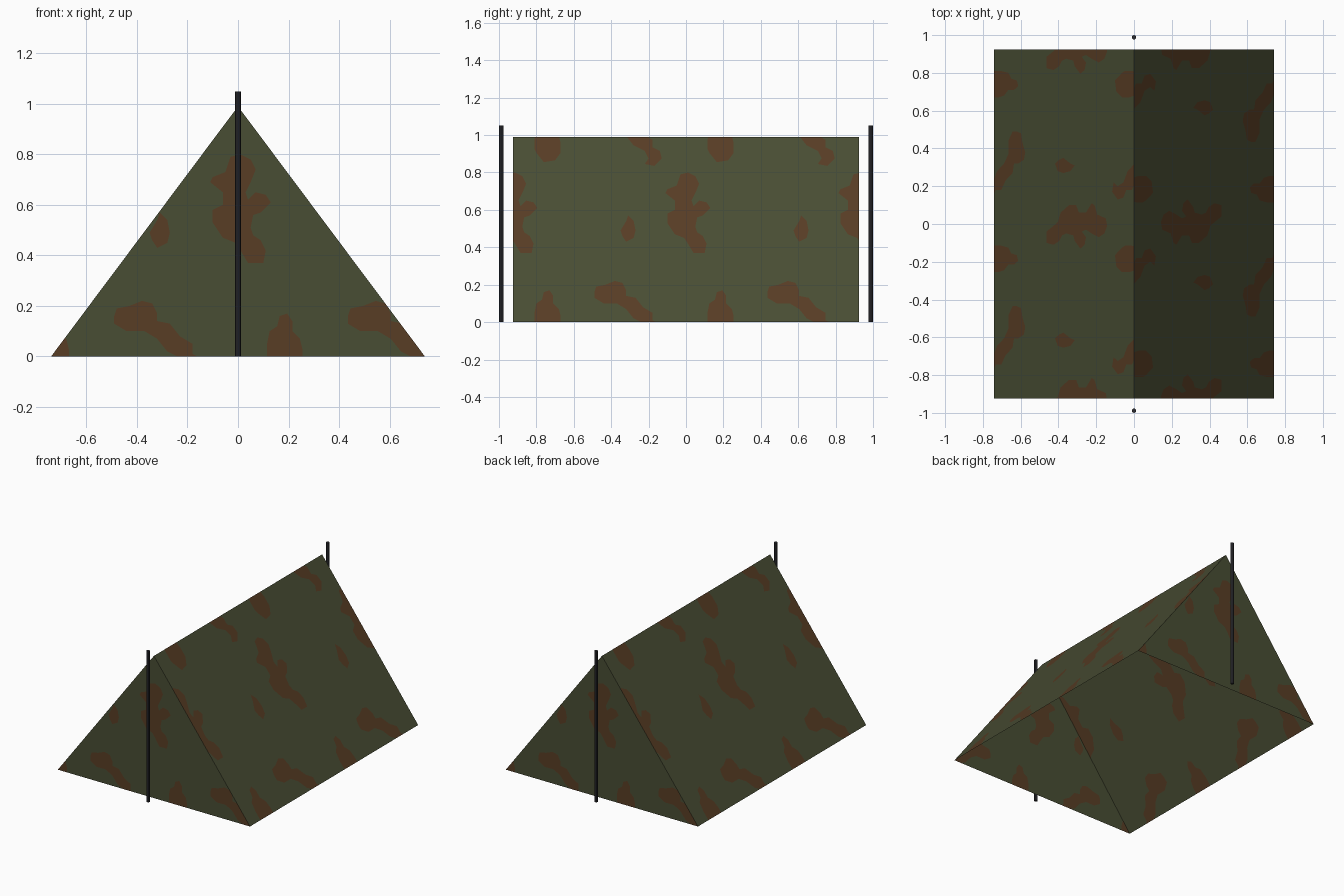
import bpy
import bmesh
from mathutils import Vector
from mathutils.geometry import delaunay_2d_cdt

HALF_WIDTH, HALF_LENGTH, RIDGE = 0.74, 0.925, 0.99
TILE = 0.925            # repeat distance of the camouflage pattern
POLE_HEIGHT, POLE_RADIUS = 1.05, 0.012

# Camouflage patch outlines, in hundredths of a unit (along panel, height)
LARGE_PATCH = [(1, 80), (-3, 79), (-5, 73), (-10, 71), (-11, 69), (-6, 65), (-6, 60),
               (-10, 58), (-10, 53), (-6, 47), (-1, 45), (1, 42), (4, 37), (10, 37),
               (11, 42), (9, 46), (6, 48), (5, 51), (6, 56), (9, 57), (13, 61),
               (11, 64), (7, 65), (4, 62), (3, 65), (5, 69), (7, 74), (5, 78)]
TAILED_PATCH = [(-49, 16), (-49, 13), (-44, 10), (-37, 10), (-32, 7), (-28, 2), (-22, -1),
                (-20, -5), (-22, -8), (-17, -9), (-13, -5), (-14, -1), (-18, 1), (-18, 5),
                (-23, 8), (-27, 13), (-32, 14), (-32, 17), (-34, 21), (-38, 22),
                (-43, 20), (-48, 19)]
ROUND_PATCH = [(-81, 0), (-80, -2), (-76, -7), (-70, -6), (-67, -2), (-67, 3), (-68, 7),
               (-71, 10), (-71, 14), (-73, 17), (-76, 16), (-77, 12), (-80, 10), (-81, 5)]
SMALL_PATCH = [(-35, 49), (-34, 46), (-32, 43), (-28, 45), (-27, 49), (-28, 54),
               (-31, 57), (-32, 54)]
PATCHES = (LARGE_PATCH, TAILED_PATCH, ROUND_PATCH, SMALL_PATCH)


def make_material(name, color):
    mat = bpy.data.materials.new(name)
    mat.use_nodes = True
    mat.diffuse_color = color
    mat.node_tree.nodes["Principled BSDF"].inputs["Base Color"].default_value = color
    return mat


def add_object(name, bm, materials):
    mesh = bpy.data.meshes.new(name)
    bm.to_mesh(mesh)
    bm.free()
    for mat in materials:
        mesh.materials.append(mat)
    obj = bpy.data.objects.new(name, mesh)
    bpy.context.collection.objects.link(obj)
    return obj


def make_panel(name, outline, place, materials):
    """Cut the repeated patches into a flat panel, then place it in space."""
    points = [Vector(p) for p in outline]
    loops = [list(range(len(points)))]
    for column in (-1, 0, 1):
        for row in (0, 1):
            for patch in PATCHES:
                start = len(points)
                points += [Vector((u / 100 + column * TILE, v / 100 + row * TILE))
                           for u, v in patch]
                loops.append(list(range(start, len(points))))
    verts, _, faces, _, _, sources = delaunay_2d_cdt(points, [], loops, 0, 1e-5)

    bm = bmesh.new()
    corners = [bm.verts.new(place(p.x, p.y)) for p in verts]
    for face, source in zip(faces, sources):
        if 0 in source:     # inside the panel outline
            tri = bm.faces.new([corners[i] for i in face])
            tri.material_index = 1 if len(source) > 1 else 0
    loose = [v for v in bm.verts if not v.link_faces]
    bmesh.ops.delete(bm, geom=loose, context='VERTS')
    return add_object(name, bm, materials)


def make_pole(name, y, mat):
    bm = bmesh.new()
    bmesh.ops.create_cone(bm, cap_ends=True, segments=8, radius1=POLE_RADIUS,
                          radius2=POLE_RADIUS, depth=POLE_HEIGHT)
    bmesh.ops.translate(bm, verts=bm.verts, vec=(0, y, POLE_HEIGHT / 2))
    return add_object(name, bm, [mat])


def slope_x(z):
    return HALF_WIDTH * (1 - z / RIDGE)


cube = bpy.data.objects.get("Cube")
if cube:
    bpy.data.objects.remove(cube, do_unlink=True)

green = make_material("olive_canvas", (0.066, 0.075, 0.034, 1))
brown = make_material("brown_camouflage", (0.098, 0.047, 0.018, 1))
dark = make_material("dark_pole", (0.025, 0.025, 0.030, 1))
canvas = [green, brown]

# Canvas panels: two triangular ends and two sloping sides, open underneath
triangle = [(-HALF_WIDTH, 0), (HALF_WIDTH, 0), (0, RIDGE)]
rectangle = [(-HALF_LENGTH, 0), (HALF_LENGTH, 0), (HALF_LENGTH, RIDGE), (-HALF_LENGTH, RIDGE)]
make_panel("front_panel", triangle, lambda u, z: (u, -HALF_LENGTH, z), canvas)
make_panel("back_panel", triangle, lambda u, z: (-u, HALF_LENGTH, z), canvas)
make_panel("left_panel", rectangle, lambda u, z: (slope_x(z), u, z), canvas)
make_panel("right_panel", rectangle, lambda u, z: (-slope_x(z), -u, z), canvas)

# Upright poles just outside each end
make_pole("front_pole", -1 + POLE_RADIUS, dark)
make_pole("back_pole", 1 - POLE_RADIUS, dark)
